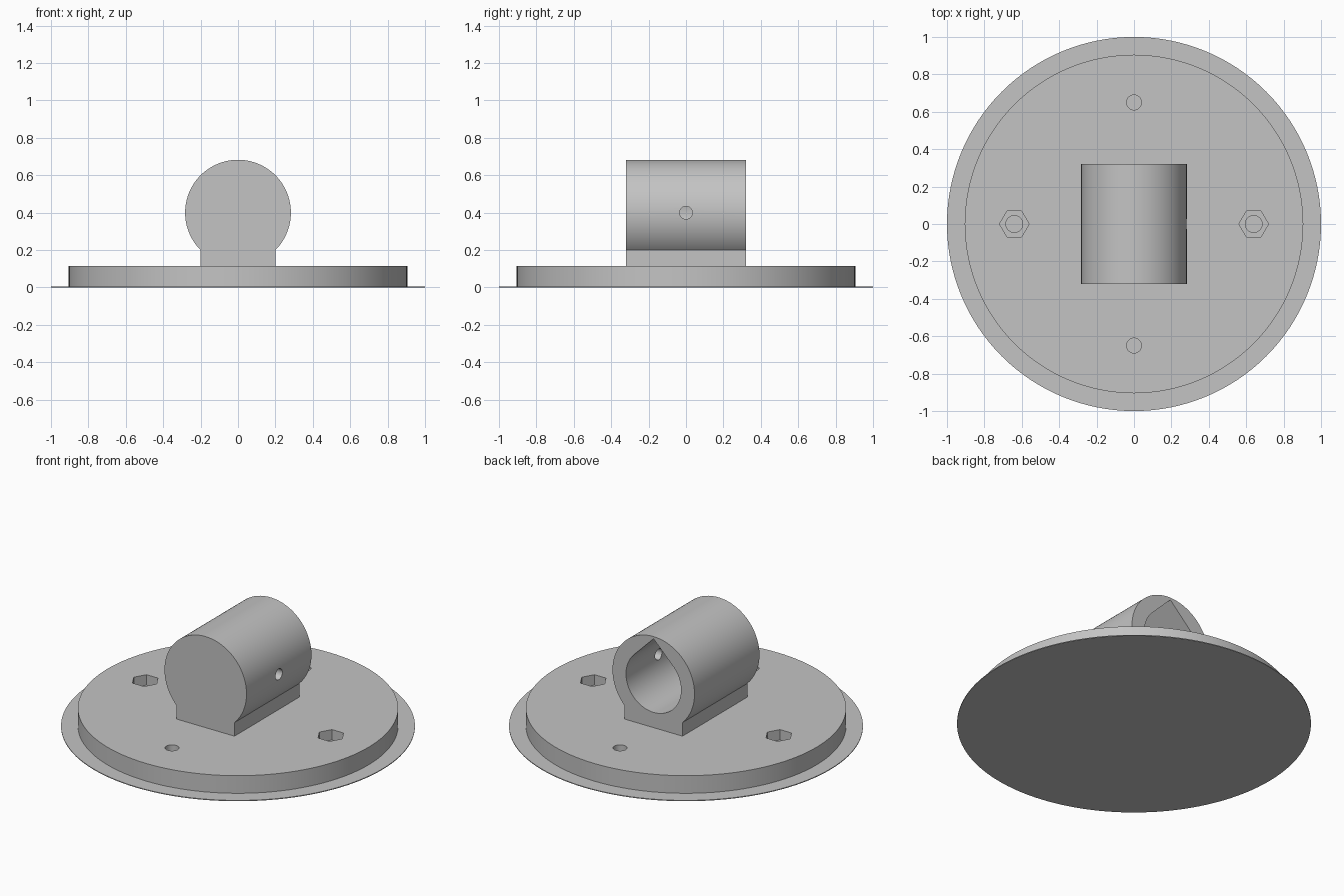
import bpy, bmesh
from math import sin, cos, pi, radians, sqrt

if "Cube" in bpy.data.objects:
    bpy.data.objects.remove(bpy.data.objects["Cube"])

grey = bpy.data.materials.new("plain grey")
grey.use_nodes = True
colour = (0.55, 0.55, 0.55, 1)
grey.diffuse_color = colour
grey.node_tree.nodes["Principled BSDF"].inputs["Base Color"].default_value = colour


def arc(r, start=0, end=360, n=96, u=0, v=0):
    """Points on an arc; a full turn leaves out the repeated last point."""
    count = n if end - start == 360 else n + 1
    angles = [radians(start + (end - start) * i / n) for i in range(count)]
    return [(u + r * cos(a), v + r * sin(a)) for a in angles]


# How profile (u, v) and depth w turn into x, y, z for each extrusion axis
AXES = {
    "x": lambda u, v, w: (w, u, v),
    "y": lambda u, v, w: (u, w, v),
    "z": lambda u, v, w: (u, v, w),
}


def prism(name, profile, low, high, axis="z"):
    place = AXES[axis]
    bm = bmesh.new()
    ends = [[bm.verts.new(place(u, v, w)) for u, v in profile] for w in (low, high)]
    for ring in ends:
        bm.faces.new(ring)
    n = len(profile)
    for i in range(n):
        j = (i + 1) % n
        bm.faces.new((ends[0][i], ends[0][j], ends[1][j], ends[1][i]))
    bmesh.ops.recalc_face_normals(bm, faces=bm.faces)
    mesh = bpy.data.meshes.new(name)
    bm.to_mesh(mesh)
    bm.free()
    mesh.materials.append(grey)
    obj = bpy.data.objects.new(name, mesh)
    bpy.context.collection.objects.link(obj)
    return obj


def activate(obj):
    bpy.ops.object.select_all(action="DESELECT")
    obj.select_set(True)
    bpy.context.view_layer.objects.active = obj


def cut(obj, cutter):
    cutter.hide_render = True
    mod = obj.modifiers.new("cut", "BOOLEAN")
    mod.operation = "DIFFERENCE"
    mod.solver = "EXACT"
    mod.object = cutter
    activate(obj)
    bpy.ops.object.modifier_apply(modifier=mod.name)
    bpy.data.objects.remove(cutter)


BRIM_TOP, PLATE_TOP = 0.005, 0.115
AXIS_Z, HALF_LENGTH = 0.4, 0.32

# Thin brim and thick round plate
brim = prism("brim", arc(1, n=128), 0, BRIM_TOP)
plate = prism("base_plate", arc(0.905, n=128), BRIM_TOP, PLATE_TOP)

# Screw holes, with hexagonal nut pockets on the left and right pair
for side in (-1, 1):
    cut(plate, prism("nut_pocket", arc(0.079, n=6, u=0.64 * side), 0.05, 0.2))
    cut(plate, prism("nut_hole", arc(0.045, n=32, u=0.64 * side), -0.1, 0.1))
    cut(plate, prism("screw_hole", arc(0.04, n=32, v=0.65 * side), -0.1, 0.2))

# Round socket on a narrow foot
outline = arc(0.2 * sqrt(2), -45, 225, v=AXIS_Z)
outline += [(-0.2, PLATE_TOP), (0.2, PLATE_TOP)]
socket = prism("socket", outline, -HALF_LENGTH, HALF_LENGTH, "y")

# Teardrop bore, open at the back only
bore = arc(0.19, 135, 405, v=AXIS_Z) + [(0, AXIS_Z + 0.19 * sqrt(2))]
cut(socket, prism("bore", bore, -0.25, HALF_LENGTH + 0.1, "y"))

# Pin hole through the left wall
cut(socket, prism("pin_hole", arc(0.034, n=32, v=AXIS_Z), 0.05, 0.4, "x"))

for part in (brim, plate, socket):
    activate(part)
    bpy.ops.object.shade_smooth_by_angle(angle=radians(30))
